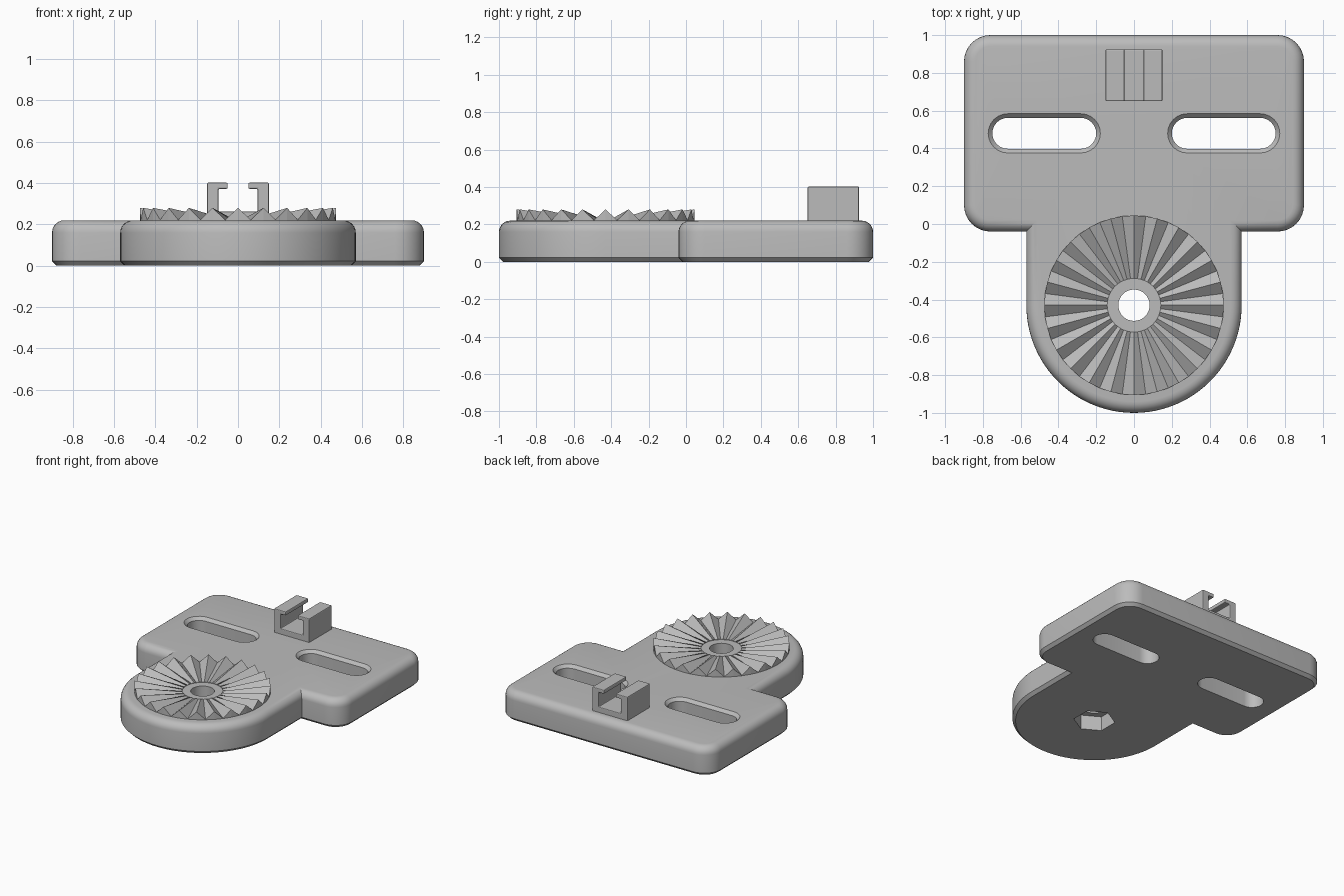
import bpy, bmesh, math

if "Cube" in bpy.data.objects:
    bpy.data.objects.remove(bpy.data.objects["Cube"])

grey = bpy.data.materials.new("light grey")
grey.diffuse_color = (0.5, 0.5, 0.5, 1)
grey.use_nodes = True
grey.node_tree.nodes["Principled BSDF"].inputs["Base Color"].default_value = grey.diffuse_color
TOP = 0.22          # plate top height
CY = -0.43          # centre of the toothed disc


def make(name, bm):
    bmesh.ops.recalc_face_normals(bm, faces=bm.faces)
    me = bpy.data.meshes.new(name)
    bm.to_mesh(me)
    bm.free()
    me.materials.append(grey)
    ob = bpy.data.objects.new(name, me)
    bpy.context.collection.objects.link(ob)
    return ob


def loft(name, rings):
    """Closed solid from stacked loops with equal point counts: [(points, z), ...]"""
    bm = bmesh.new()
    loops = [[bm.verts.new((x, y, z)) for x, y in pts] for pts, z in rings]
    n = len(loops[0])
    for a, b in zip(loops, loops[1:]):
        for i in range(n):
            j = (i + 1) % n
            bm.faces.new((a[i], a[j], b[j], b[i]))
    bm.faces.new(loops[0][::-1])
    bm.faces.new(loops[-1])
    return make(name, bm)


def arc(cx, cy, r, a0, a1, n):
    steps = [math.radians(a0 + (a1 - a0) * i / n) for i in range(n + 1)]
    return [(cx + r * math.cos(a), cy + r * math.sin(a)) for a in steps]


def outline(d):
    """Plate outline moved inward by d: rounded rectangle plus round-ended tongue"""
    R, x, y0, y1 = 0.14 - d, 0.76, 0.10, 0.86
    pts = arc(0, CY, 0.57 - d, 180, 360, 48)
    pts.append((0.57 - d, -0.04 + d))
    pts += arc(x, y0, R, 270, 360, 8) + arc(x, y1, R, 0, 90, 8)
    pts += arc(-x, y1, R, 90, 180, 8) + arc(-x, y0, R, 180, 270, 8)
    pts.append((-0.57 + d, -0.04 + d))
    return pts


def slot(cx, r):
    return arc(cx + 0.193, 0.48, r, -90, 90, 12) + arc(cx - 0.193, 0.48, r, 90, 270, 12)


def circle(r, n, start=0):
    return arc(0, CY, r, start, start + 360, n)[:-1]


# Base plate: chamfered bottom edge, rounded top edge
F = 0.06
layers = [(outline(0.022), 0), (outline(0), 0.022)]
for i in range(7):
    a = math.pi / 2 * i / 6
    layers.append((outline(F * (1 - math.cos(a))), TOP - F + F * math.sin(a)))
plate = loft("base_plate", layers)

# Cutters: two chamfered slots, bolt hole, hexagonal nut pocket
cutters = [loft("slot_cutter", [(slot(s * 0.475, 0.082), -0.1), (slot(s * 0.475, 0.082), TOP - 0.022),
                                (slot(s * 0.475, 0.104), TOP), (slot(s * 0.475, 0.104), 0.3)])
           for s in (-1, 1)]
cutters.append(loft("bolt_hole_cutter", [(circle(0.083, 32), -0.1), (circle(0.083, 32), 0.4)]))
cutters.append(loft("nut_pocket_cutter", [(circle(0.145, 6, 30), -0.1), (circle(0.145, 6, 30), 0.11)]))
bpy.context.view_layer.objects.active = plate
for c in cutters:
    m = plate.modifiers.new("cut", 'BOOLEAN')
    m.object = c
    m.solver = 'EXACT'
    bpy.ops.object.modifier_apply(modifier=m.name)
for c in cutters:
    bpy.data.objects.remove(c)

# Toothed ring: 24 radial teeth that fade out towards the hub
bm = bmesh.new()
N, RI, RO = 48, 0.142, 0.475
cols = []
for i in range(N):
    a = 2 * math.pi * i / N
    peak = i % 2 == 0
    zi, zo = (0.226, 0.28) if peak else (0.222, 0.222)
    cols.append([bm.verts.new((r * math.cos(a), CY + r * math.sin(a), z))
                 for r, z in ((RI, 0.21), (RI, zi), (RO, zo), (RO, 0.21))])
for i in range(N):
    a, b = cols[i], cols[(i + 1) % N]
    for k in range(4):
        l = (k + 1) % 4
        bm.faces.new((a[k], a[l], b[l], b[k]))
make("toothed_ring", bm)

# Clip: C-shaped channel extruded front to back
half = [(0.15, 0.21), (0.15, 0.402), (0.05, 0.402), (0.05, 0.372), (0.094, 0.372), (0.094, 0.262)]
profile = half + [(-x, z) for x, z in reversed(half)]
bm = bmesh.new()
ends = [[bm.verts.new((x, y, z)) for x, z in profile] for y in (0.65, 0.925)]
for i in range(len(profile)):
    j = (i + 1) % len(profile)
    bm.faces.new((ends[0][i], ends[0][j], ends[1][j], ends[1][i]))
bm.faces.new(ends[0])
bm.faces.new(ends[1][::-1])
clip = make("clip", bm)
bev = clip.modifiers.new("soft_edges", 'BEVEL')
bev.width = 0.006
bev.segments = 2

# Smooth curved sides, keep real edges sharp
bpy.ops.object.select_all(action='DESELECT')
plate.select_set(True)
bpy.context.view_layer.objects.active = plate
bpy.ops.object.shade_smooth_by_angle(angle=math.radians(30))
